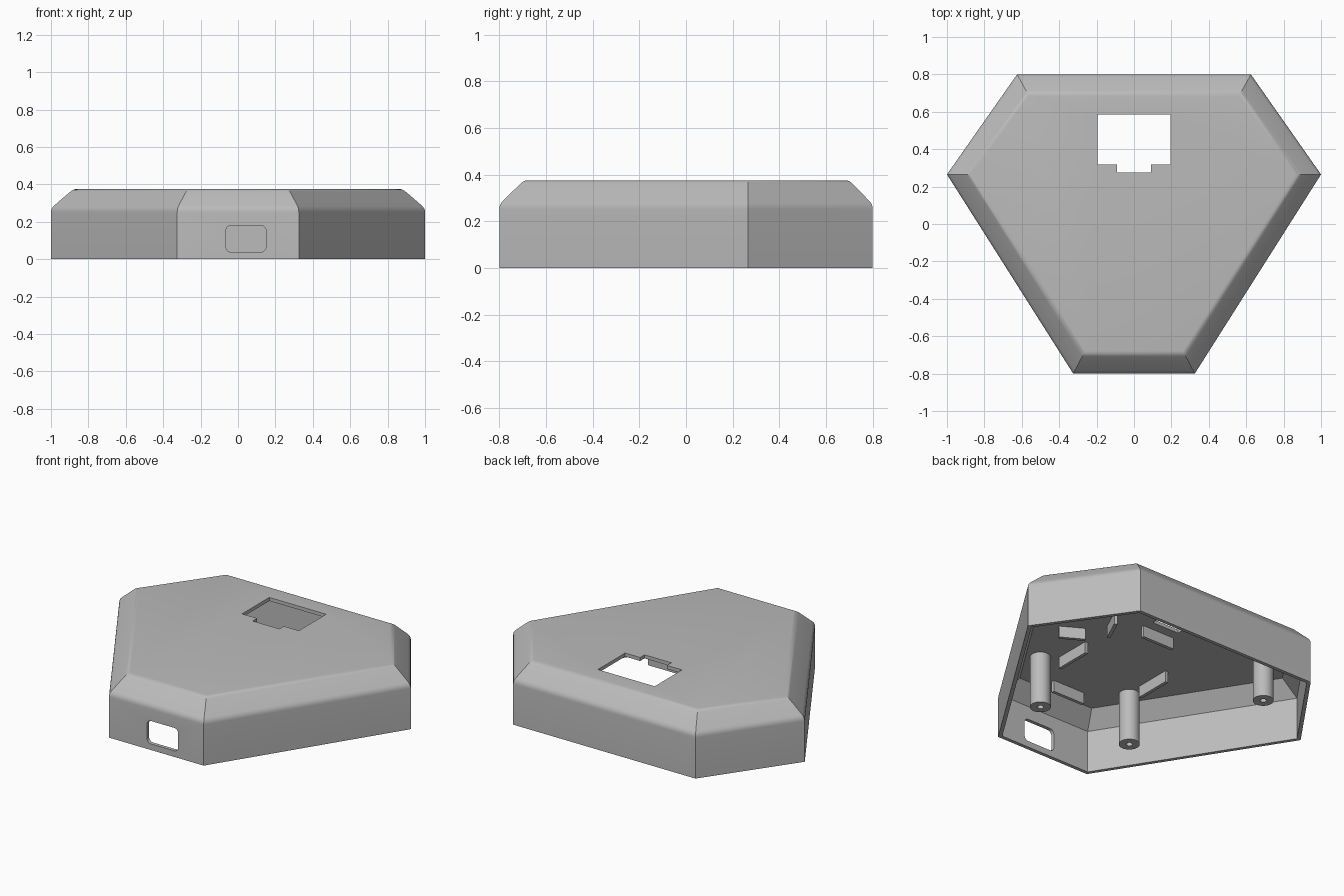
import bpy, bmesh, math
from mathutils import Vector

cube = bpy.data.objects.get("Cube")
if cube:
    bpy.data.objects.remove(cube, do_unlink=True)

grey = bpy.data.materials.new("light grey plastic")
grey.use_nodes = True
COLOUR = (0.5, 0.5, 0.5, 1)
grey.diffuse_color = COLOUR
grey.node_tree.nodes["Principled BSDF"].inputs["Base Color"].default_value = COLOUR


def finish(name, bm):
    bmesh.ops.recalc_face_normals(bm, faces=bm.faces)
    mesh = bpy.data.meshes.new(name)
    bm.to_mesh(mesh)
    bm.free()
    mesh.materials.append(grey)
    obj = bpy.data.objects.new(name, mesh)
    bpy.context.collection.objects.link(obj)
    return obj


def activate(obj):
    bpy.ops.object.select_all(action='DESELECT')
    obj.select_set(True)
    bpy.context.view_layer.objects.active = obj


def smooth(obj):
    activate(obj)
    bpy.ops.object.shade_smooth_by_angle(angle=math.radians(28))


def loft(name, rings):
    """Skin closed rings of points and cap both ends."""
    bm = bmesh.new()
    loops = [[bm.verts.new(p) for p in ring] for ring in rings]
    n = len(loops[0])
    for a, b in zip(loops, loops[1:]):
        for i in range(n):
            j = (i + 1) % n
            bm.faces.new((a[i], a[j], b[j], b[i]))
    bm.faces.new(loops[0])
    bm.faces.new(loops[-1])
    return finish(name, bm)


def prism(name, outline, offset):
    return loft(name, [outline, [p + Vector(offset) for p in outline]])


def hexagon(back, side, front):
    half = [Vector(front), Vector(side), Vector(back)]
    return half + [Vector((-p.x, p.y)) for p in reversed(half)]


def inset(poly, t):
    """Move every side of a counter-clockwise outline inwards by t."""
    out = []
    for i, p in enumerate(poly):
        d1 = (p - poly[i - 1]).normalized()
        d2 = (poly[(i + 1) % len(poly)] - p).normalized()
        n1, n2 = Vector((-d1.y, d1.x)), Vector((-d2.y, d2.x))
        out.append(p + (n1 + n2) * t / (1 + n1.dot(n2)))
    return out


def ring(low, high, s, z):
    return [a.lerp(b, s).to_3d() + Vector((0, 0, z)) for a, b in zip(low, high)]


def rounded(a, corner, b, steps=4):
    """Small curve that softens a profile corner."""
    a, corner, b = Vector(a), Vector(corner), Vector(b)
    ts = [i / steps for i in range(steps + 1)]
    return [a * (1 - t) ** 2 + corner * 2 * t * (1 - t) + b * t * t for t in ts]


# Shell: six-sided tray with softened chamfer, open underneath
BASE = hexagon((0.625, 0.80), (1.0, 0.265), (0.325, -0.80))
TOP = hexagon((0.57, 0.70), (0.88, 0.265), (0.27, -0.695))
WALL, SHOULDER, HEIGHT = 0.022, 0.272, 0.375
CEILING = HEIGHT - WALL
rise = HEIGHT - SHOULDER
profile = [Vector((0, 0))]
profile += rounded((0, SHOULDER - 0.02), (0, SHOULDER), (0.15, SHOULDER + 0.15 * rise))
profile += rounded((0.85, SHOULDER + 0.85 * rise), (1, HEIGHT), (1.15, HEIGHT))
outer = [ring(BASE, TOP, s, z) for s, z in profile]
in_base, in_top = inset(BASE, WALL), inset(TOP, WALL * 0.5)
inner = [ring(in_base, in_top, s, z)
         for s, z in ((0, 0), (0, SHOULDER - 0.01), (1, CEILING))]
shell = loft("shell", list(reversed(outer)) + inner)

# Openings: stepped display hole on top, rounded port in the front wall
half_hole = [(0.195, 0.585), (0.195, 0.318), (0.092, 0.318), (0.092, 0.275)]
hole = [Vector((x, y, 0.3)) for x, y in half_hole]
hole += [Vector((-p.x, p.y, p.z)) for p in reversed(hole)]
port, r = [], 0.028
for cx, cz, start in ((0.15 - r, 0.18 - r, 0), (-0.065 + r, 0.18 - r, 90),
                      (-0.065 + r, 0.038 + r, 180), (0.15 - r, 0.038 + r, 270)):
    for k in range(6):
        a = math.radians(start + k * 18)
        port.append(Vector((cx + r * math.cos(a), -0.9, cz + r * math.sin(a))))
cutters = [prism("display_cutter", hole, (0, 0, 0.2)),
           prism("port_cutter", port, (0, 0.2, 0))]
for cutter in cutters:
    cutter.hide_render = True
    mod = shell.modifiers.new("opening", 'BOOLEAN')
    mod.object = cutter
    mod.operation = 'DIFFERENCE'
    mod.solver = 'EXACT'
    activate(shell)
    bpy.ops.object.modifier_apply(modifier=mod.name)
for cutter in cutters:
    bpy.data.objects.remove(cutter, do_unlink=True)
smooth(shell)


# Screw posts: hollow cylinders hanging from the ceiling
def circle(x, y, radius, z, n=32):
    return [Vector((x + radius * math.cos(math.tau * i / n),
                    y + radius * math.sin(math.tau * i / n), z)) for i in range(n)]


POST_R, HOLE_R, POST_Z = 0.059, 0.018, 0.03
for name, x, y in (("front_left_post", 0.326, -0.43), ("front_right_post", -0.326, -0.43),
                   ("back_right_post", -0.587, 0.43)):
    steps = ((POST_R, CEILING + 0.005), (POST_R, POST_Z), (HOLE_R, POST_Z), (HOLE_R, 0.25))
    smooth(loft(name, [circle(x, y, rad, z) for rad, z in steps]))


# Ribs: short plates under the ceiling that locate the parts inside
def rib(name, x, y, length, angle, thick=0.02, depth=0.07):
    along = Vector((math.cos(angle), math.sin(angle), 0)) * length / 2
    across = Vector((-math.sin(angle), math.cos(angle), 0)) * thick / 2
    mid = Vector((x, y, CEILING + 0.005))
    outline = [mid + along + across, mid - along + across,
               mid - along - across, mid + along - across]
    prism(name, outline, (0, 0, -depth - 0.005))


rib("back_rib", 0, 0.205, 0.22, 0)
rib("front_rib", -0.01, -0.59, 0.22, 0)
rib("left_rib", 0.235, -0.25, 0.23, math.pi / 2)
rib("right_rib", -0.32, -0.21, 0.23, math.pi / 2)
rib("left_slanted_rib", 0.40, -0.065, 0.15, math.radians(150))
rib("back_slanted_rib", 0.285, 0.15, 0.16, math.radians(65))
